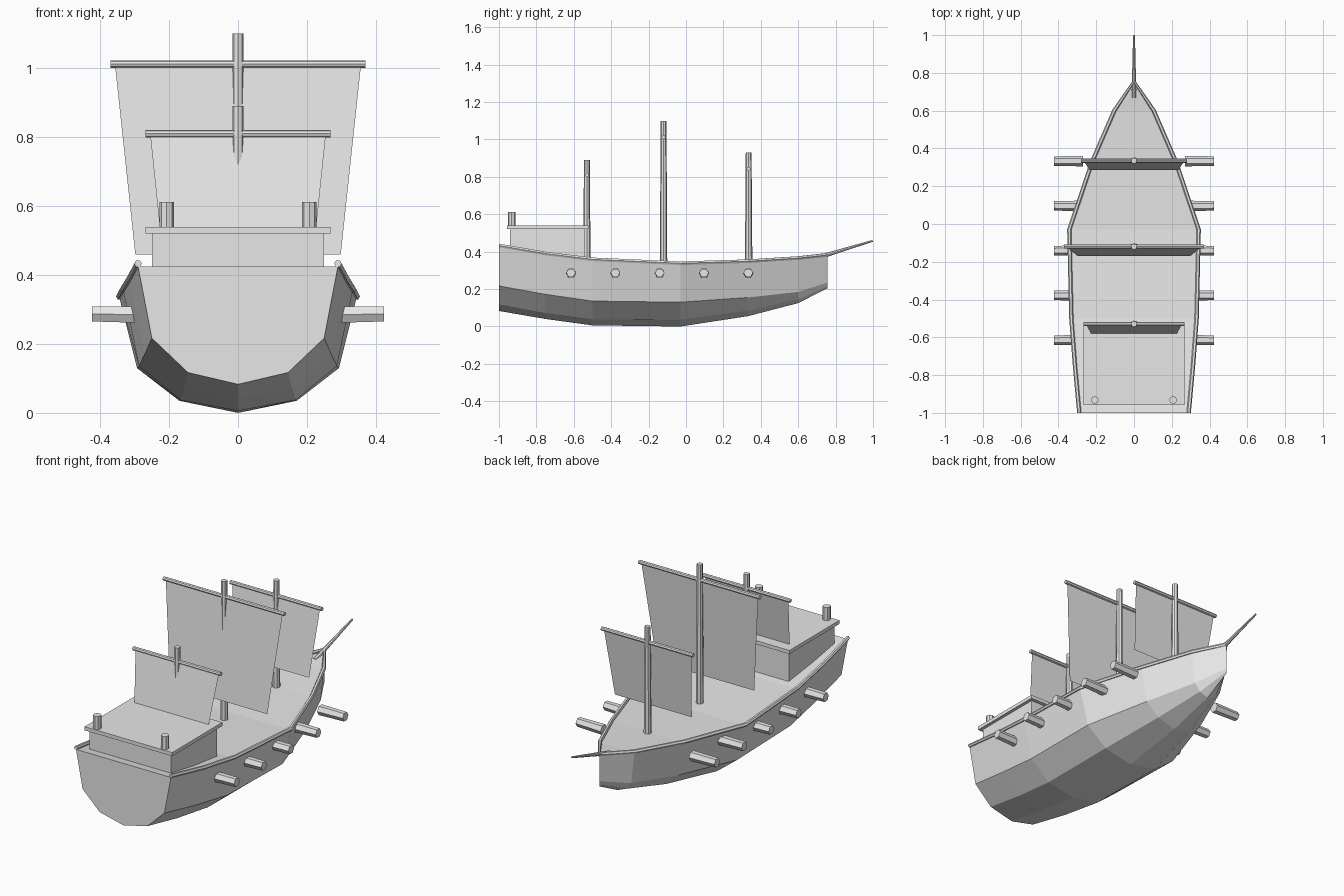
import bpy, bmesh, math
from mathutils import Vector

if "Cube" in bpy.data.objects:
    bpy.data.objects.remove(bpy.data.objects["Cube"])

grey = bpy.data.materials.new("plain grey")
grey.use_nodes = True
grey.diffuse_color = (0.8, 0.8, 0.8, 1)
grey.node_tree.nodes["Principled BSDF"].inputs["Base Color"].default_value = (0.8, 0.8, 0.8, 1)


def finish(name, bm):
    """Turn a bmesh into a named, coloured object."""
    bmesh.ops.remove_doubles(bm, verts=bm.verts, dist=0.0005)
    bmesh.ops.recalc_face_normals(bm, faces=bm.faces)
    mesh = bpy.data.meshes.new(name)
    bm.to_mesh(mesh)
    bm.free()
    mesh.materials.append(grey)
    obj = bpy.data.objects.new(name, mesh)
    bpy.context.collection.objects.link(obj)
    return obj


def loft(name, rings):
    """Skin closed rings of points and cap both ends."""
    bm = bmesh.new()
    loops = [[bm.verts.new(p) for p in ring] for ring in rings]
    n = len(loops[0])
    for a, b in zip(loops, loops[1:]):
        for i in range(n):
            j = (i + 1) % n
            bm.faces.new((a[i], a[j], b[j], b[i]))
    bm.faces.new(loops[0])
    bm.faces.new(loops[-1])
    return finish(name, bm)


def rod(name, start, end, r1, r2, sides=8):
    """Tapered straight rod between two points."""
    start, end = Vector(start), Vector(end)
    axis = (end - start).normalized()
    side = axis.cross(Vector((0, 0, 1)))
    side = side.normalized() if side.length > 0.01 else Vector((1, 0, 0))
    up = axis.cross(side)
    turns = [math.tau * k / sides for k in range(sides)]
    return loft(name, [[c + r * (math.cos(t) * side + math.sin(t) * up) for t in turns]
                       for c, r in ((start, r1), (end, r2))])


def box(name, x, y0, y1, z0, z1):
    return loft(name, [[(-x, y, z0), (x, y, z0), (x, y, z1), (-x, y, z1)] for y in (y0, y1)])


# Hull: stations along y, half section from gunwale to keel as (x, z)
stations = {
    -1.0: [(.29, .425), (.25, .217), (.145, .117), (0, .083)],
    -0.75: [(.313, .382), (.27, .172), (.157, .07), (0, .04)],
    -0.5: [(.332, .351), (.287, .136), (.167, .037), (0, .006)],
    -0.03: [(.343, .33), (.293, .13), (.17, .035), (0, 0)],
    0.33: [(.222, .341), (.187, .155), (.11, .085), (0, .055)],
    0.6: [(.105, .358), (.085, .185), (.05, .145), (0, .125)],
    0.757: [(0, .375), (0, .235), (0, .215), (0, .205)],
}
rings = []
for y, half in stations.items():
    section = half + [(-x, z) for x, z in reversed(half[:-1])]
    rings.append([(x, y, z) for x, z in section])
loft("hull", rings)

# Rails along both gunwales, meeting at the bow
gunwale = [(half[0][0], y, half[0][1] + .008) for y, half in stations.items()]
path = gunwale + [(-x, y, z) for x, y, z in reversed(gunwale[:-1])]
rail_rings = []
for i, p in enumerate(path):
    ahead = Vector(path[min(i + 1, len(path) - 1)]) - Vector(path[max(i - 1, 0)])
    out = Vector((ahead.y, -ahead.x, 0)).normalized()
    rail_rings.append([Vector(p) + .011 * (math.cos(t) * out + math.sin(t) * Vector((0, 0, 1)))
                       for t in (math.tau * k / 6 for k in range(6))])
loft("gunwale_rail", rail_rings)

# Stern cabin with overhanging roof and two posts
box("cabin", .25, -.94, -.54, .34, .525)
box("cabin_roof", .268, -.957, -.52, .52, .54)
for label, s in (("left", 1), ("right", -1)):
    rod(f"stern_post_{label}", (s * .207, -.932, .53), (s * .207, -.932, .612), .021, .021)

# Masts with yards and flat raked sails
rigs = [
    # name, y, mast top, yard height, yard half length, sail foot height, foot half width
    ("aft", -.53, .89, .81, .268, .54, .227),
    ("main", -.12, 1.1, 1.012, .37, .46, .298),
    ("fore", .335, .93, .842, .28, .47, .235),
]
for name, y, top, yard, half, foot, foot_half in rigs:
    rod(f"{name}_mast", (0, y, .32), (0, y, top), .02, .0155)
    rod(f"{name}_yard", (-half, y, yard), (half, y, yard), .011, .011)
    bm = bmesh.new()
    bm.faces.new([bm.verts.new(p) for p in (
        (-foot_half, y - .05, foot), (foot_half, y - .05, foot),
        (half - .013, y, yard), (-half + .013, y, yard))])
    finish(f"{name}_sail", bm)

# Cannons, five on each side
for label, s in (("left", 1), ("right", -1)):
    for i in range(5):
        y = -.615 + i * .237
        rod(f"cannon_{label}_{i + 1}", (s * .27, y, .285), (s * .424, y, .287), .028, .025, 6)

# Bowsprit
rod("bowsprit", (0, .67, .358), (0, .998, .458), .013, .005)
